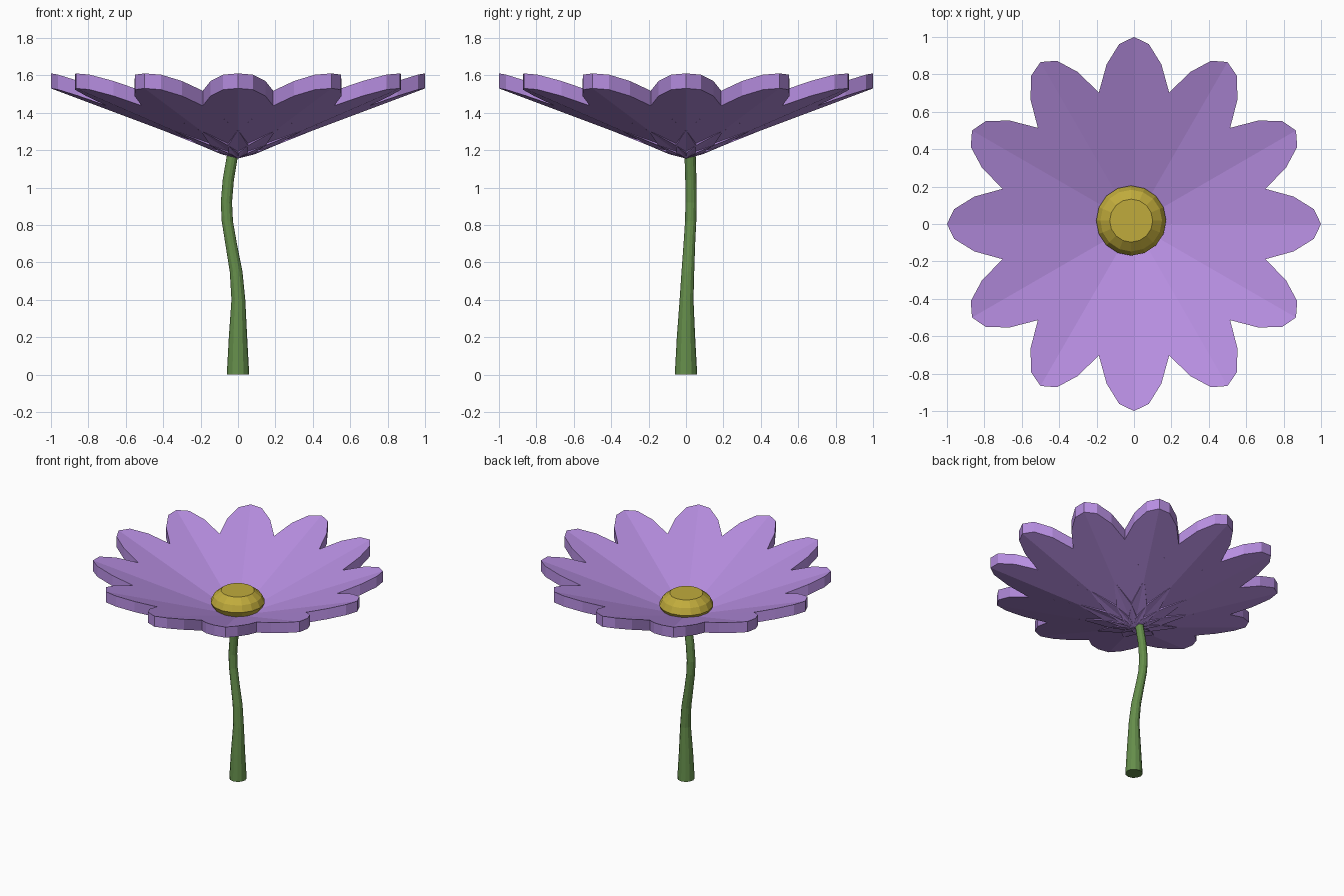
import bpy, math
from mathutils import Vector

if "Cube" in bpy.data.objects:
    bpy.data.objects.remove(bpy.data.objects["Cube"])


def material(name, color):
    m = bpy.data.materials.new(name)
    m.diffuse_color = (*color, 1)
    m.use_nodes = True
    m.node_tree.nodes["Principled BSDF"].inputs["Base Color"].default_value = m.diffuse_color
    return m


def add_mesh(name, verts, faces, mat):
    me = bpy.data.meshes.new(name)
    me.from_pydata(verts, [], faces)
    me.materials.append(mat)
    me.update()
    ob = bpy.data.objects.new(name, me)
    bpy.context.collection.objects.link(ob)
    return ob


def ring_skin(rings, n):
    """Quads between stacked rings plus two end caps."""
    faces = [tuple(reversed(range(n)))]
    for k in range(rings - 1):
        for i in range(n):
            j = (i + 1) % n
            faces.append((k * n + i, k * n + j, (k + 1) * n + j, (k + 1) * n + i))
    faces.append(tuple(range((rings - 1) * n, rings * n)))
    return faces


def ring(cx, cy, z, r, n):
    return [(cx + r * math.cos(2 * math.pi * i / n),
             cy + r * math.sin(2 * math.pi * i / n), z) for i in range(n)]


purple = material("petal purple", (0.47, 0.27, 0.75))
gold = material("centre gold", (0.53, 0.41, 0.045))
green = material("stem green", (0.13, 0.27, 0.07))

# Petals: 16-sided ellipses, sloping upward, cupped at the edges
N, THICK, BASE, SLOPE, CUP = 16, 0.08, 1.155, 0.375, 0.10
for p in range(12):
    a = p * math.pi / 6
    ca, sa = math.cos(a), math.sin(a)
    low = []
    for i in range(N):
        t = math.pi + 2 * math.pi * i / N      # starts at the flower centre
        r, s = 0.5 + 0.5 * math.cos(t), 0.207 * math.sin(t)
        z = BASE + SLOPE * r + CUP * abs(s)
        low.append((r * ca - s * sa, r * sa + s * ca, z))
    verts = low + [(x, y, z + THICK) for x, y, z in low]
    faces = []
    for i in range(1, N - 1):                  # fans from the inner end
        faces += [(0, i + 1, i), (N, N + i, N + i + 1)]
    for i in range(N):
        j = (i + 1) % N
        faces.append((i, j, N + j, N + i))
    add_mesh(f"petal_{p + 1}", verts, faces, purple)

# Flower centre: flattened bead with a flat top
profile = [(0.115, 1.25), (0.165, 1.285), (0.187, 1.33), (0.165, 1.375), (0.115, 1.415)]
verts = [v for r, z in profile for v in ring(-0.015, 0.018, z, r, 16)]
add_mesh("flower_centre", verts, ring_skin(len(profile), 16), gold)

# Stem: tapered, gently bent tube (x, y, z, radius)
path = [(0, 0, 0, 0.06), (0.0, 0.0, 0.2, 0.049), (0.002, 0.003, 0.4, 0.037),
        (-0.01, 0.01, 0.55, 0.034), (-0.037, 0.018, 0.7, 0.031),
        (-0.057, 0.025, 0.82, 0.03), (-0.062, 0.027, 0.92, 0.03),
        (-0.052, 0.026, 1.04, 0.03), (-0.03, 0.022, 1.17, 0.03),
        (-0.02, 0.018, 1.26, 0.03)]
verts = [v for x, y, z, r in path for v in ring(x, y, z, r, 12)]
stem = add_mesh("stem", verts, ring_skin(len(path), 12), green)
